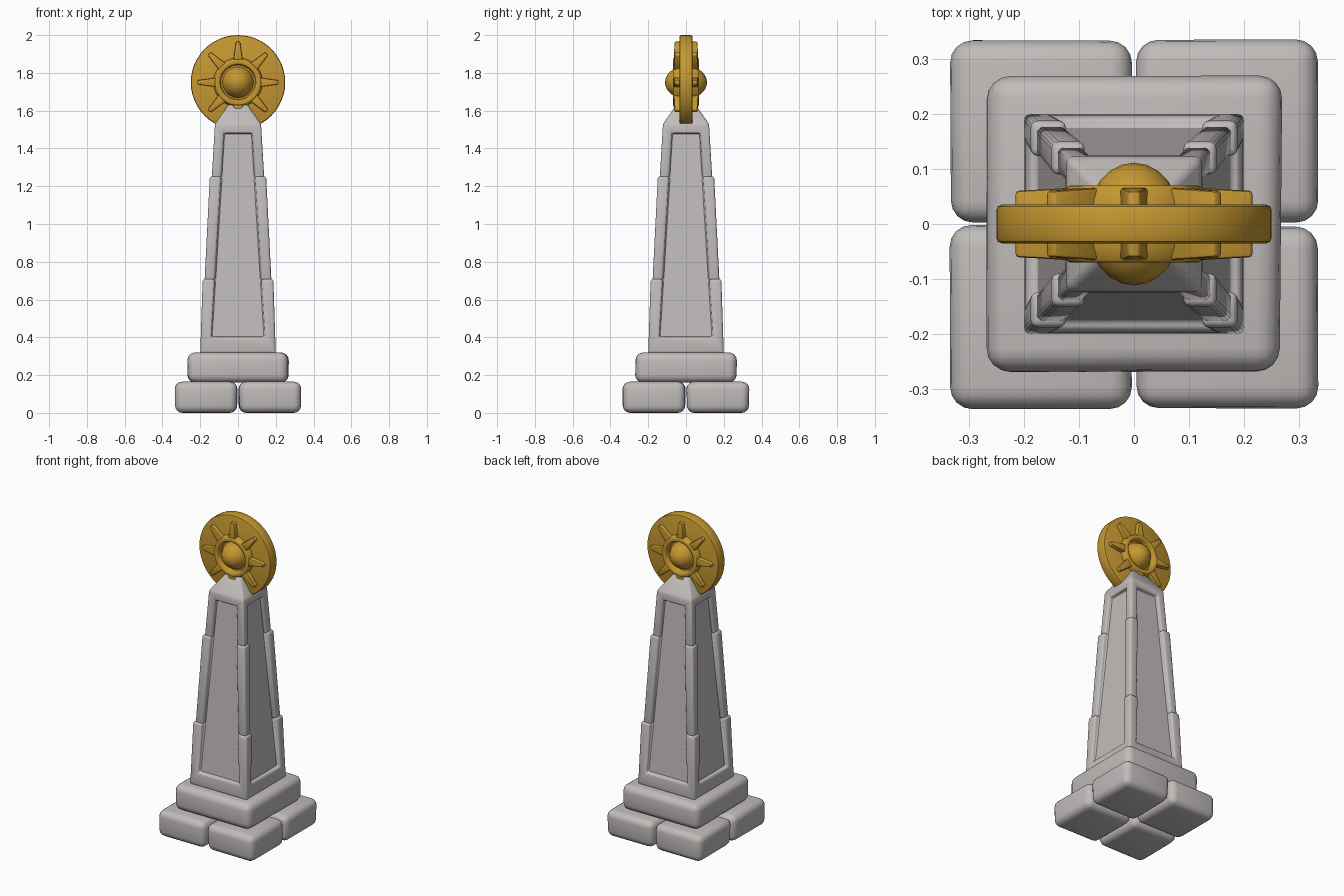
import bpy, bmesh, math, random
from mathutils import Matrix, Vector

random.seed(4)
if "Cube" in bpy.data.objects:
    bpy.data.objects.remove(bpy.data.objects["Cube"])


def material(name, color):
    m = bpy.data.materials.new(name)
    m.use_nodes = True
    m.diffuse_color = color
    m.node_tree.nodes["Principled BSDF"].inputs["Base Color"].default_value = color
    return m


STONE = material("pale stone", (0.53, 0.505, 0.495, 1))
GOLD = material("aged gold", (0.56, 0.31, 0.03, 1))


def make(name, bm, mat):
    bmesh.ops.recalc_face_normals(bm, faces=bm.faces)
    mesh = bpy.data.meshes.new(name)
    bm.to_mesh(mesh)
    bm.free()
    mesh.materials.append(mat)
    ob = bpy.data.objects.new(name, mesh)
    bpy.context.collection.objects.link(ob)
    return ob


def finish(ob, width=0, segments=2, cutter=None):
    """Cut, round the edges and smooth."""
    bpy.ops.object.select_all(action='DESELECT')
    ob.select_set(True)
    bpy.context.view_layer.objects.active = ob
    if cutter:
        cut = ob.modifiers.new("panels", 'BOOLEAN')
        cut.object = cutter
        cut.operation = 'DIFFERENCE'
        cut.solver = 'EXACT'
        bpy.ops.object.modifier_apply(modifier=cut.name)
    if width:
        bev = ob.modifiers.new("round", 'BEVEL')
        bev.width = width
        bev.segments = segments
        bev.limit_method = 'ANGLE'
        bev.angle_limit = math.radians(25)
        bpy.ops.object.modifier_apply(modifier=bev.name)
    bpy.ops.object.shade_smooth_by_angle(angle=math.radians(40))
    return ob


def stack(name, rings, center=(0, 0), jitter=0):
    """Square column through rings of (height, half width)."""
    bm = bmesh.new()
    loops = []
    for z, h in rings:
        loops.append([bm.verts.new((center[0] + sx * h + random.uniform(-jitter, jitter),
                                    center[1] + sy * h + random.uniform(-jitter, jitter), z))
                      for sx, sy in ((-1, -1), (1, -1), (1, 1), (-1, 1))])
    bm.faces.new(loops[0][::-1])
    bm.faces.new(loops[-1])
    for a, b in zip(loops, loops[1:]):
        for i in range(4):
            j = (i + 1) % 4
            bm.faces.new((a[i], a[j], b[j], b[i]))
    return make(name, bm, STONE)


def lathe(name, profile, closed=False):
    """Turn a profile of (radius, y) around the medallion's axis."""
    bm = bmesh.new()
    vs = [bm.verts.new((r, y, 0)) for r, y in profile]
    pairs = list(zip(vs, vs[1:])) + ([(vs[-1], vs[0])] if closed else [])
    es = [bm.edges.new(p) for p in pairs]
    bmesh.ops.spin(bm, geom=vs + es, cent=(0, 0, 0), axis=(0, 1, 0),
                   angle=math.tau, steps=48, use_duplicate=False)
    bmesh.ops.remove_doubles(bm, verts=bm.verts, dist=0.0001)
    ob = make(name, bm, GOLD)
    ob.location.z = SUN_Z
    return ob


# Foundation: four rounded blocks and a slab
for sx, side in ((-1, "right"), (1, "left")):
    for sy, end in ((-1, "front"), (1, "back")):
        block = stack(f"base_block_{end}_{side}", [(0, 0.163), (0.165, 0.166)],
                      (sx * 0.169, sy * 0.169), 0.003)
        finish(block, 0.04, 4)
finish(stack("base_slab", [(0.16, 0.267), (0.32, 0.267)], jitter=0.003), 0.042, 4)

# Cutter for the sunken panels on all four sides
bm = bmesh.new()
for k in range(4):
    turn = Matrix.Rotation(k * math.pi / 2, 3, 'Z')
    rows = []
    for z, half, depth in ((0.4, 0.142, 0.172), (1.48, 0.075, 0.1)):
        rows.append([bm.verts.new(turn @ Vector(p)) for p in
                     ((-half, -depth, z), (half, -depth, z), (half, -0.4, z), (-half, -0.4, z))])
    low, high = rows
    bm.faces.new(low)
    bm.faces.new(high)
    for i in range(4):
        j = (i + 1) % 4
        bm.faces.new((low[i], low[j], high[j], high[i]))
cutter = make("panel_cutter", bm, STONE)
cutter.hide_render = True

# Shaft: three courses of stone with a pyramid top
courses = {
    "shaft_lower": [(0.315, 0.2), (0.708, 0.187)],
    "shaft_middle": [(0.7, 0.177), (1.252, 0.149)],
    "shaft_upper": [(1.24, 0.139), (1.53, 0.122), (1.64, 0.045)],
}
for name, rings in courses.items():
    finish(stack(name, rings), 0.017, 3, cutter)
bpy.data.objects.remove(cutter)

# Continuous panel floor behind the frame
finish(stack("shaft_core", [(0.34, 0.179), (1.5, 0.1017)]))

# Sun medallion, alike on front and back
SUN_Z = 1.75
disc = lathe("sun_disc", [(0, -0.035), (0.25, -0.035), (0.25, 0.035), (0, 0.035)])
finish(disc, 0.01)
ring = lathe("sun_ring", [(0.13, -0.04), (0.12, -0.07), (0.097, -0.07), (0.09, -0.03),
                          (0.09, 0.03), (0.097, 0.07), (0.12, 0.07), (0.13, 0.04)], True)
finish(ring, 0.005)

bm = bmesh.new()
bmesh.ops.create_uvsphere(bm, u_segments=24, v_segments=14, radius=0.087)
bmesh.ops.scale(bm, vec=(1, 1.28, 1), verts=bm.verts)
dome = make("sun_dome", bm, GOLD)
dome.location.z = SUN_Z
finish(dome)

# Eight tapered rays passing through the disc
for k in range(8):
    bm = bmesh.new()
    bmesh.ops.create_cube(bm, size=2)
    for v in bm.verts:
        outer = v.co.z > 0
        v.co = Vector((v.co.x * (0.011 if outer else 0.026),
                       v.co.y * (0.06 if outer else 0.066),
                       0.215 if outer else 0.11))
    bm.transform(Matrix.Rotation(k * math.pi / 4, 4, 'Y'))
    ray = make(f"sun_ray_{k + 1}", bm, GOLD)
    ray.location.z = SUN_Z
    finish(ray, 0.006)
